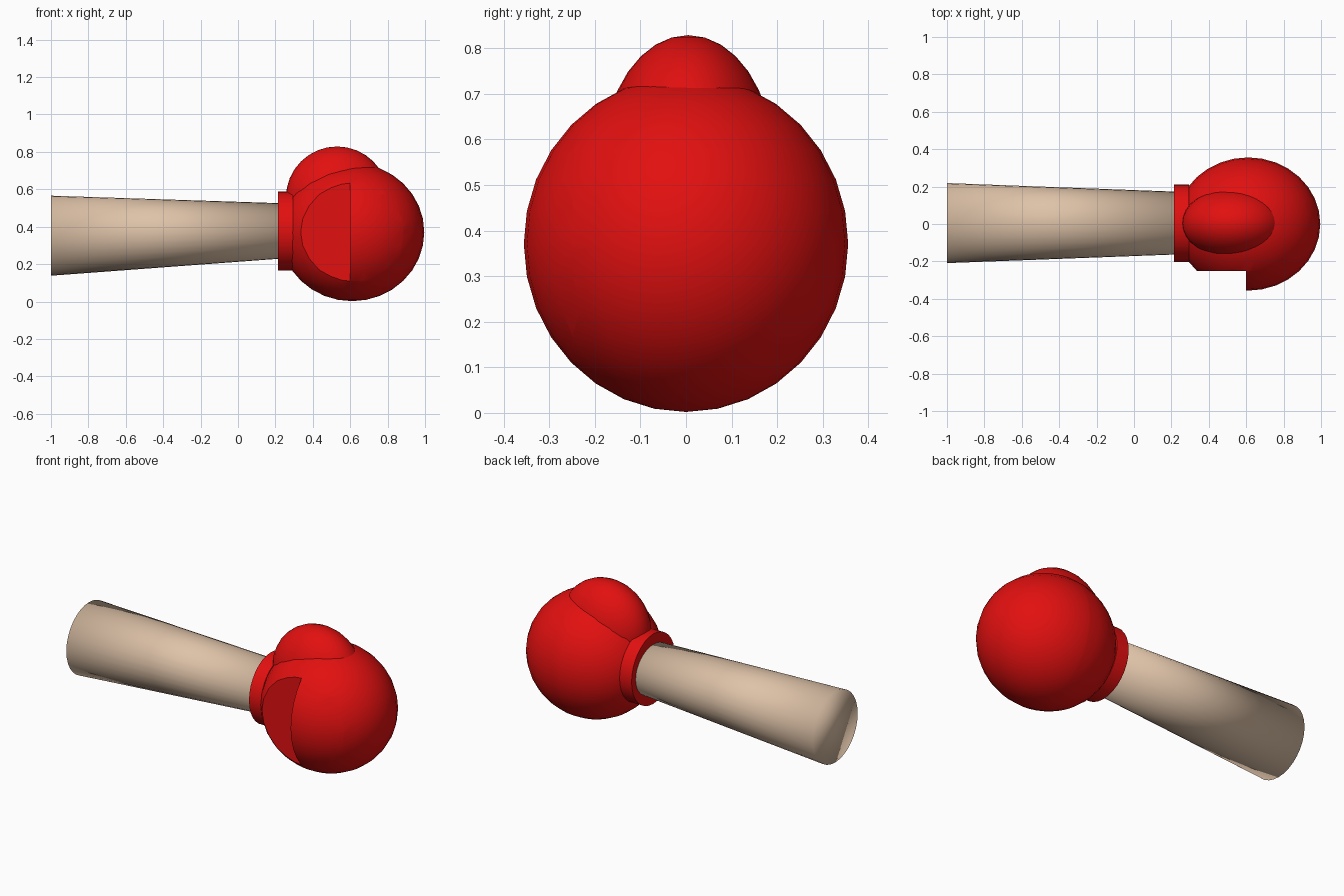
import bpy, bmesh, math
from mathutils import Vector

if "Cube" in bpy.data.objects:
    bpy.data.objects.remove(bpy.data.objects["Cube"])


def material(name, rgb):
    m = bpy.data.materials.new(name)
    m.diffuse_color = (*rgb, 1)
    m.use_nodes = True
    m.node_tree.nodes["Principled BSDF"].inputs["Base Color"].default_value = m.diffuse_color
    return m


RED = material("glove red", (0.76, 0.005, 0.005))
SKIN = material("skin tan", (0.73, 0.54, 0.39))


def finish(name, bm, mat, sharp_angle=None):
    bmesh.ops.recalc_face_normals(bm, faces=bm.faces)
    mesh = bpy.data.meshes.new(name)
    bm.to_mesh(mesh)
    bm.free()
    mesh.materials.append(mat)
    ob = bpy.data.objects.new(name, mesh)
    bpy.context.collection.objects.link(ob)
    bpy.ops.object.select_all(action='DESELECT')
    ob.select_set(True)
    bpy.context.view_layer.objects.active = ob
    if sharp_angle is None:
        bpy.ops.object.shade_smooth()
    else:
        bpy.ops.object.shade_smooth_by_angle(angle=math.radians(sharp_angle))
    return ob


def ellipsoid(center, radii):
    bm = bmesh.new()
    bmesh.ops.create_uvsphere(bm, u_segments=32, v_segments=16, radius=1)
    for v in bm.verts:
        v.co = Vector(center) + Vector(c * r for c, r in zip(v.co, radii))
    return bm


def tube(rings, n=32):
    """Capped tube along x; each ring is (x, y centre, z centre, y radius, z radius)."""
    bm = bmesh.new()
    loops = []
    for x, cy, cz, ry, rz in rings:
        angles = [2 * math.pi * i / n for i in range(n)]
        loops.append([bm.verts.new((x, cy + ry * math.cos(a), cz + rz * math.sin(a)))
                      for a in angles])
    for a, b in zip(loops, loops[1:]):
        for i in range(n):
            j = (i + 1) % n
            bm.faces.new((a[i], a[j], b[j], b[i]))
    bm.faces.new(loops[0])
    bm.faces.new(loops[-1])
    return bm


# Forearm, tapering towards the wrist
finish("forearm", tube([(-1.0, 0.005, 0.352, 0.214, 0.214),
                        (0.25, 0.005, 0.378, 0.167, 0.147)]), SKIN)

# Cuff around the wrist
finish("cuff", tube([(0.215, 0.005, 0.378, 0.207, 0.211),
                     (0.295, 0.005, 0.378, 0.207, 0.211)]), RED, 30)

# Fist: a ball whose palm side is pressed flat behind the curled fingers
FOLD_X, PALM_Y = 0.60, -0.25
bm = ellipsoid((0.61, 0, 0.371), (0.386, 0.356, 0.369))
for co, no in (((0, PALM_Y, 0), (0, 1, 0)), ((FOLD_X, 0, 0), (1, 0, 0))):
    geom = bm.verts[:] + bm.edges[:] + bm.faces[:]
    bmesh.ops.bisect_plane(bm, geom=geom, plane_co=co, plane_no=no, dist=1e-5)
cut = []
for f in bm.faces:
    c = f.calc_center_median()
    if c.x < FOLD_X and c.y < PALM_Y:
        cut.append(f)
bmesh.ops.delete(bm, geom=cut, context='FACES')
rim = [e for e in bm.edges if e.is_boundary]
# Close the palm with one flat face and the finger fold with another
flat = [e for e in rim if all(abs(v.co.y - PALM_Y) < 1e-4 for v in e.verts)]
fold = [e for e in rim if e not in flat]
ends = [v for v in {v for e in flat for v in e.verts}
        if any(e in fold for e in v.link_edges)]
seam = bm.edges.new(ends)
bmesh.ops.edgeloop_fill(bm, edges=flat + [seam])
bmesh.ops.edgeloop_fill(bm, edges=fold + [seam])
finish("fist", bm, RED, 30)

# Thumb bulge on top
finish("thumb", ellipsoid((0.53, 0.005, 0.555), (0.274, 0.187, 0.274)), RED)
